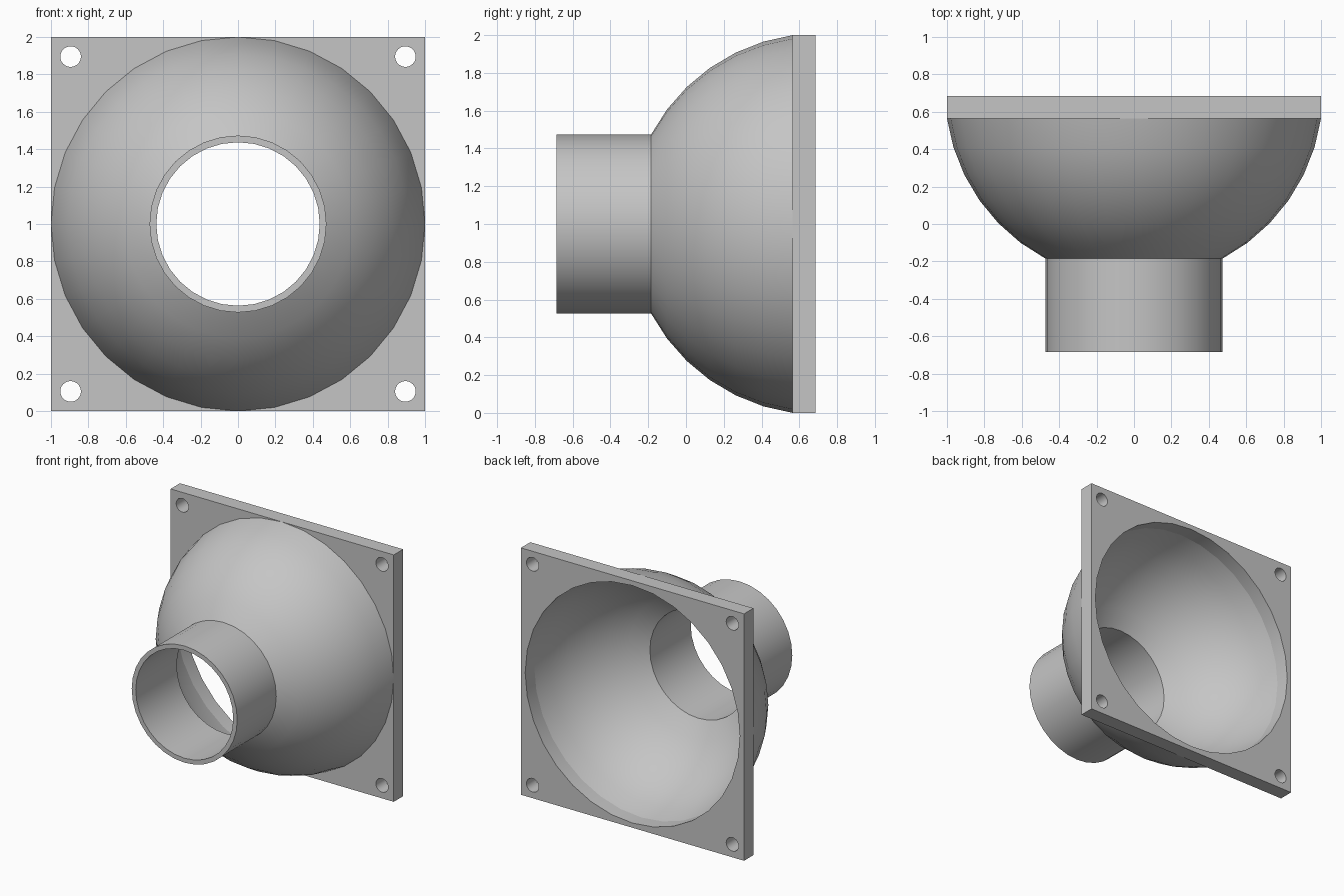
import bpy, bmesh, math
from mathutils import Matrix, Vector

cube = bpy.data.objects.get("Cube")
if cube:
    bpy.data.objects.remove(cube, do_unlink=True)

SIDES = 32
PLATE_FRONT, PLATE_BACK = 0.565, 0.685
COLLAR_FRONT = -0.685
CENTRE_Y = 0.707          # centre of the spherical dome
OUTER_R, INNER_R = 1.01, 0.972
BORE_R = 0.437
COLLAR_R = 0.473
OPENING_R = 0.962

grey = bpy.data.materials.new("plain grey")
grey.use_nodes = True
colour = (0.56, 0.56, 0.56, 1)
grey.diffuse_color = colour
grey.node_tree.nodes["Principled BSDF"].inputs["Base Color"].default_value = colour


def add_object(name, bm):
    mesh = bpy.data.meshes.new(name)
    bmesh.ops.recalc_face_normals(bm, faces=bm.faces)
    bm.to_mesh(mesh)
    bm.free()
    mesh.materials.append(grey)
    obj = bpy.data.objects.new(name, mesh)
    bpy.context.collection.objects.link(obj)
    return obj


def select(obj):
    bpy.ops.object.select_all(action='DESELECT')
    obj.select_set(True)
    bpy.context.view_layer.objects.active = obj


def lathe(name, profile):
    """Revolve (radius, y) points about the y axis at z = 1."""
    bm = bmesh.new()
    rings = []
    for r, y in profile:
        angles = [math.tau * i / SIDES for i in range(SIDES)]
        rings.append([bm.verts.new((r * math.cos(a), y, 1 + r * math.sin(a))) for a in angles])
    for a, b in zip(rings, rings[1:]):
        for i in range(SIDES):
            j = (i + 1) % SIDES
            bm.faces.new((a[i], a[j], b[j], b[i]))
    return add_object(name, bm)


def arc(radius, r_start, r_end, steps=6):
    """Dome profile between two ring radii."""
    a0, a1 = math.acos(r_start / radius), math.acos(r_end / radius)
    angles = [a0 + (a1 - a0) * i / steps for i in range(steps + 1)]
    return [(radius * math.cos(a), CENTRE_Y - radius * math.sin(a)) for a in angles]


# Hollow dome with its straight collar
outer = arc(OUTER_R, 1.0, COLLAR_R)
inner = arc(INNER_R, BORE_R, OPENING_R)
funnel = lathe("dome_and_collar",
               outer + [(COLLAR_R, COLLAR_FRONT), (BORE_R, COLLAR_FRONT)] + inner)

# Square mounting plate
bm = bmesh.new()
middle = Vector((0, (PLATE_FRONT + PLATE_BACK) / 2, 1))
bmesh.ops.create_cube(bm, size=2, matrix=Matrix.Translation(middle)
                      @ Matrix.Diagonal((1, (PLATE_BACK - PLATE_FRONT) / 2, 1, 1)))
plate = add_object("mounting_plate", bm)

# Central opening and four corner screw holes
bm = bmesh.new()
holes = [(0, 0, OPENING_R)] + [(x, z, 0.055) for x in (-0.895, 0.895) for z in (-0.895, 0.895)]
for x, z, r in holes:
    bmesh.ops.create_cone(bm, cap_ends=True, segments=SIDES, radius1=r, radius2=r, depth=0.5,
                          matrix=Matrix.Translation(middle + Vector((x, 0, z)))
                          @ Matrix.Rotation(math.pi / 2, 4, 'X'))
cutter = add_object("hole_cutter", bm)
cutter.hide_render = True

cut = plate.modifiers.new("holes", 'BOOLEAN')
cut.operation = 'DIFFERENCE'
cut.solver = 'EXACT'
cut.object = cutter
select(plate)
bpy.ops.object.modifier_apply(modifier=cut.name)
bpy.data.objects.remove(cutter, do_unlink=True)

for obj in (funnel, plate):
    select(obj)
    bpy.ops.object.shade_smooth_by_angle(angle=math.radians(30))
